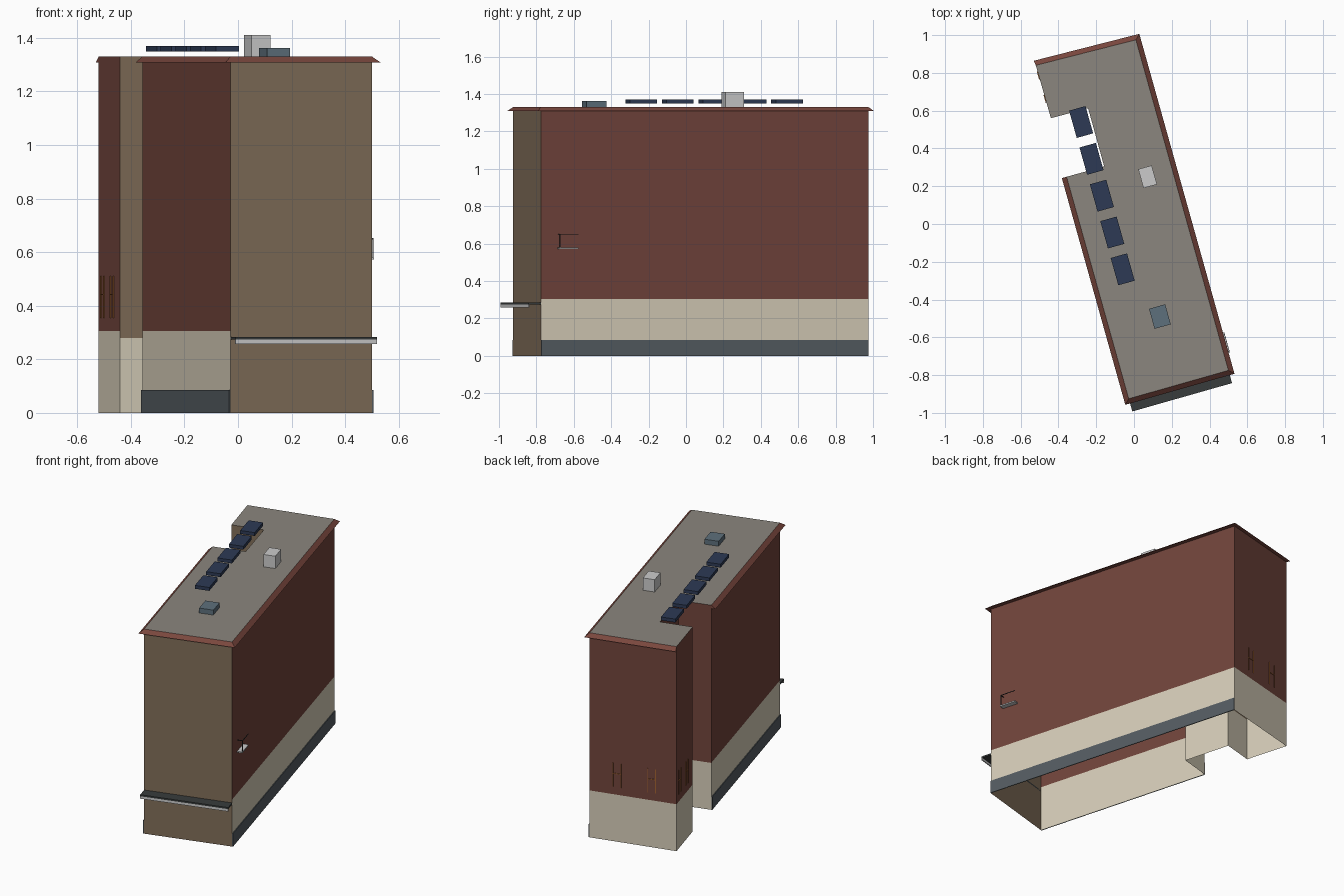
import bpy, math
from mathutils import Vector

if "Cube" in bpy.data.objects:
    bpy.data.objects.remove(bpy.data.objects["Cube"])

ROT = math.radians(15.7)
TOP = 1.33

def mat(name, r, g, b):
    m = bpy.data.materials.new(name)
    m.diffuse_color = (r, g, b, 1)
    m.use_nodes = True
    m.node_tree.nodes["Principled BSDF"].inputs["Base Color"].default_value = m.diffuse_color
    return m

RED = mat("red_render", 0.165, 0.058, 0.044)
TRIM = mat("red_trim", 0.19, 0.062, 0.047)
TAN = mat("tan_render", 0.216, 0.153, 0.098)
CREAM = mat("cream_render", 0.67, 0.61, 0.48)
SLATE = mat("slate_grey", 0.09, 0.107, 0.12)
DARK = mat("dark_metal", 0.04, 0.045, 0.045)
PALE = mat("pale_grey", 0.55, 0.55, 0.55)
ROOF = mat("roof_grey", 0.26, 0.24, 0.21)
NAVY = mat("solar_navy", 0.026, 0.042, 0.09)
GLASS = mat("skylight_blue", 0.11, 0.16, 0.20)
ORANGE = mat("orange_bar", 0.35, 0.12, 0.03)

def mesh(name, verts, faces, m):
    me = bpy.data.meshes.new(name)
    me.from_pydata([tuple(v) for v in verts], [], faces)
    me.materials.append(m)
    ob = bpy.data.objects.new(name, me)
    bpy.context.collection.objects.link(ob)
    return ob

def up(p, z):
    return Vector((p[0], p[1], z))

# Footprint, counter-clockwise from the front-left corner, with a notch on the left
A, B, C, D = (-0.028, -0.925), (0.50, -0.775), (0.01, 0.975), (-0.52, 0.84)
E, F, G, H = (-0.44, 0.56), (-0.243, 0.613), (-0.158, 0.305), (-0.357, 0.25)

def frame(p, q):
    """Start point, unit direction, outward normal and length of a wall."""
    p, q = Vector(p), Vector(q)
    d = (q - p).normalized()
    return p, d, Vector((d.y, -d.x)), (q - p).length

def wall(name, p, q, split, low, high):
    for part, z0, z1, m in (("base", 0, split, low), ("upper", split, TOP, high)):
        mesh(f"{name}_{part}", [up(p, z0), up(q, z0), up(q, z1), up(p, z1)], [(0, 1, 2, 3)], m)

BOX = [(0, 3, 2, 1), (4, 5, 6, 7), (0, 1, 5, 4), (1, 2, 6, 5), (2, 3, 7, 6), (3, 0, 4, 7)]

def wall_box(name, p, q, s0, s1, o0, o1, z0, z1, m):
    """Box on a wall: s along the wall, o outwards, z height."""
    a, d, n, _ = frame(p, q)
    ring = [a + d * s + n * o for s, o in ((s0, o1), (s1, o1), (s1, o0), (s0, o0))]
    return mesh(name, [up(r, z) for z in (z0, z1) for r in ring], BOX, m)

def roof_box(name, x, y, w, l, z0, z1, m):
    bpy.ops.mesh.primitive_cube_add(size=1, location=(x, y, (z0 + z1) / 2), rotation=(0, 0, ROT))
    ob = bpy.context.object
    ob.name = name
    ob.scale = (w, l, z1 - z0)
    ob.data.materials.append(m)

def cornice(name, p, q, e0, e1, o=0.026, drop=0.022):
    """Sloping eave strip of triangular section, mitred by e0 and e1."""
    a, d, n, length = frame(p, q)
    b = a + d * length
    v = []
    for c, e in ((a, -e0), (b, e1)):
        v += [up(c, TOP), up(c, TOP - drop), up(c + n * o + d * e, TOP - drop)]
    mesh(name, v, [(0, 1, 2), (3, 5, 4), (0, 2, 5, 3), (1, 4, 5, 2), (0, 3, 4, 1)], TRIM)

# Walls (open underneath) and flat roof
wall("front_wall", A, B, 0.28, TAN, TAN)
wall("right_wall", B, C, 0.305, CREAM, RED)
wall("back_wall", C, D, 0.305, CREAM, RED)
wall("rear_left_wall", D, E, 0.305, CREAM, RED)
wall("notch_front_wall", E, F, 0.28, CREAM, TAN)
wall("notch_inner_wall", F, G, 0.305, CREAM, RED)
wall("notch_back_wall", G, H, 0.305, CREAM, RED)
wall("left_wall", H, A, 0.305, CREAM, RED)
mesh("roof", [up(p, TOP) for p in (A, B, C, D, E, F, G, H)], [tuple(range(8))], ROOF)

# Eaves
o = 0.026
cornice("front_cornice", A, B, o, o)
cornice("right_cornice", B, C, o, o)
cornice("back_cornice", C, D, o, 0.005)
cornice("left_cornice", H, A, 0.0, o)

# Plinths on the two long sides
for name, p, q in (("right_plinth", B, C), ("left_plinth", H, A)):
    wall_box(name, p, q, 0, frame(p, q)[3], 0.001, 0.006, 0, 0.085, SLATE)

# Front canopy with pale fascia
fl = frame(A, B)[3]
wall_box("canopy_slab", A, B, 0, fl, 0, 0.07, 0.274, 0.284, DARK)
wall_box("canopy_fascia", A, B, 0, fl, 0.064, 0.07, 0.258, 0.274, PALE)

# Small balcony on the right wall
wall_box("balcony_floor", B, C, 0.09, 0.20, 0, 0.033, 0.572, 0.58, PALE)
wall_box("balcony_rail", B, C, 0.095, 0.20, 0.03, 0.033, 0.648, 0.652, DARK)
wall_box("balcony_side_rail", B, C, 0.095, 0.098, 0, 0.033, 0.648, 0.652, DARK)
wall_box("balcony_post", B, C, 0.095, 0.098, 0.03, 0.033, 0.58, 0.65, DARK)

# H-shaped bar frames on the back and rear-left walls
for name, p, q, centres, w in (("back", C, D, (0.315, 0.715), 0.05), ("left", D, E, (0.19, 0.63), 0.04)):
    length = frame(p, q)[3]
    for i, c in enumerate(centres):
        s = c * length
        for k, side in enumerate((-1, 1)):
            x = s + side * w / 2
            wall_box(f"{name}_bar_post_{i}_{k}", p, q, x - 0.002, x + 0.002, 0, 0.004, 0.355, 0.51, ORANGE)
        wall_box(f"{name}_bar_cross_{i}", p, q, s - w / 2, s + w / 2, 0, 0.004, 0.44, 0.444, ORANGE)

# Rooftop: solar panels, chimney, skylight
for i in range(5):
    roof_box(f"solar_panel_{i}", -0.28 + 0.055 * i, 0.54 - 0.195 * i, 0.09, 0.15, 1.348, 1.37, NAVY)
roof_box("chimney", 0.072, 0.25, 0.074, 0.104, TOP, 1.41, PALE)
roof_box("skylight", 0.137, -0.49, 0.089, 0.11, TOP, 1.362, GLASS)
